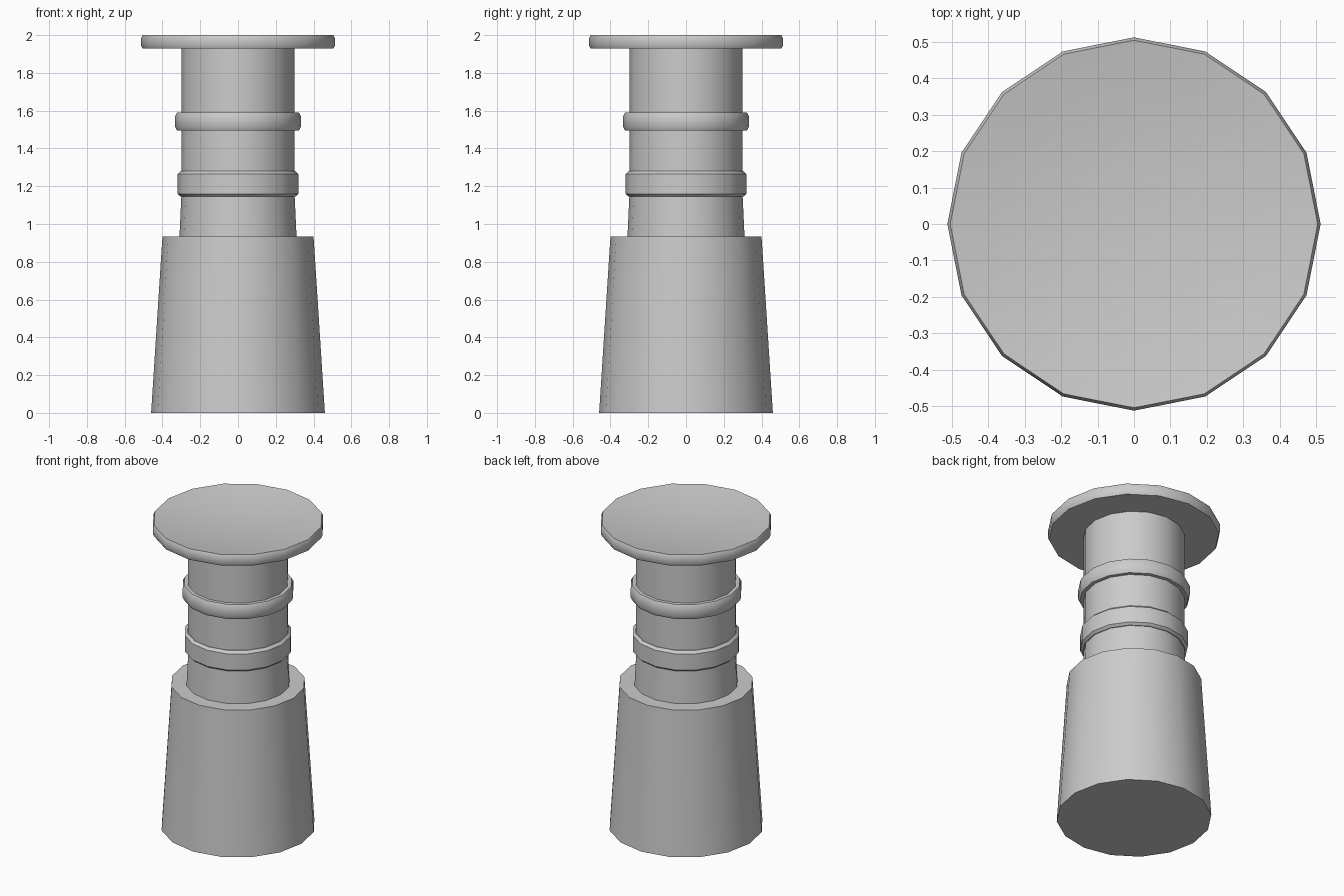
import bpy
import math

SIDES = 16

cube = bpy.data.objects.get("Cube")
if cube:
    bpy.data.objects.remove(cube, do_unlink=True)

grey = bpy.data.materials.new("plain grey")
grey.use_nodes = True
colour = (0.6, 0.6, 0.6, 1)
grey.diffuse_color = colour
grey.node_tree.nodes["Principled BSDF"].inputs["Base Color"].default_value = colour


def turn(name, profile):
    """Lathe (radius, z) points, bottom to top, closing ends at the axis."""
    verts, rings = [], []
    for r, z in profile:
        n = 1 if r == 0 else SIDES
        rings.append([len(verts) + i for i in range(n)])
        for i in range(n):
            a = math.tau * i / SIDES
            verts.append((r * math.cos(a), r * math.sin(a), z))
    faces = []
    for low, high in zip(rings, rings[1:]):
        for i in range(SIDES):
            j = (i + 1) % SIDES
            if len(low) == 1:
                faces.append((low[0], high[j], high[i]))
            elif len(high) == 1:
                faces.append((low[i], low[j], high[0]))
            else:
                faces.append((low[i], low[j], high[j], high[i]))
    mesh = bpy.data.meshes.new(name)
    mesh.from_pydata(verts, [], faces)
    mesh.materials.append(grey)
    obj = bpy.data.objects.new(name, mesh)
    bpy.context.collection.objects.link(obj)
    bpy.ops.object.select_all(action="DESELECT")
    obj.select_set(True)
    bpy.context.view_layer.objects.active = obj
    bpy.ops.object.shade_smooth_by_angle(angle=math.radians(30))
    return obj


# Tapered foot and neck
turn("base", [(0, 0), (0.46, 0), (0.40, 0.935), (0, 0.935)])
turn("neck", [(0, 0.935), (0.31, 0.935), (0.30, 1.146), (0, 1.146)])

# Straight column up to the cap
turn("column", [(0, 1.146), (0.30, 1.146), (0.30, 1.93), (0, 1.93)])

# Collars around the column
turn("lower_collar", [(0, 1.146), (0.305, 1.146), (0.32, 1.16), (0.32, 1.265),
                      (0.304, 1.28), (0, 1.28)])
turn("upper_collar", [(0, 1.495), (0.323, 1.495), (0.333, 1.515), (0.333, 1.57),
                      (0.323, 1.59), (0, 1.59)])

# Wide cap with a rounded rim and a shallow dished top
depth, rim = 0.045, 0.505
dish = [(rim * k / 6, 2 - depth * (1 - (k / 6) ** 2)) for k in range(6, -1, -1)]
turn("cap", [(0, 1.928), (rim, 1.928), (0.513, 1.945), (0.513, 1.983)] + dish)
